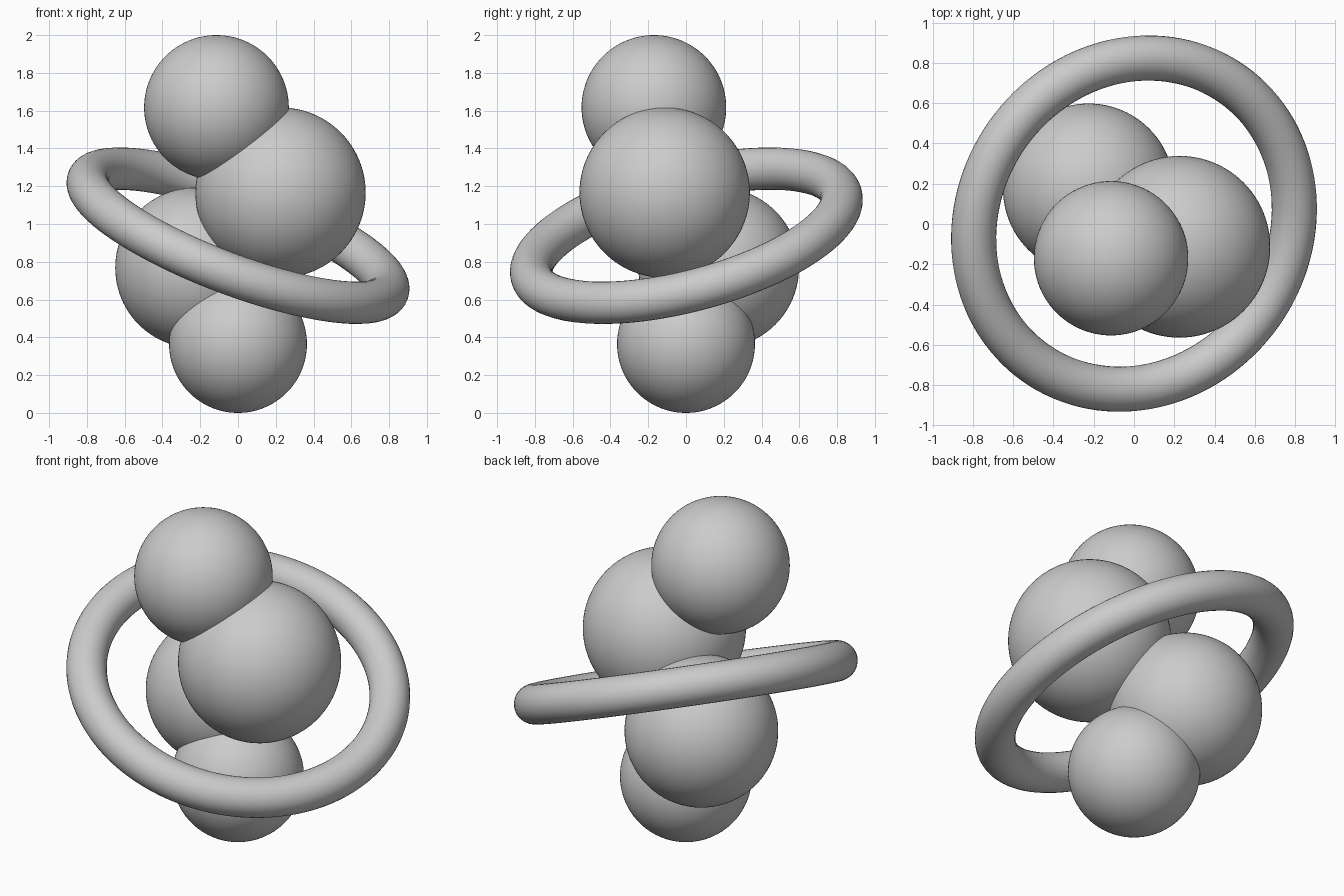
import bpy
from mathutils import Vector

if "Cube" in bpy.data.objects:
    bpy.data.objects.remove(bpy.data.objects["Cube"])


def finish(name):
    obj = bpy.context.object
    obj.name = name
    bpy.ops.object.shade_smooth()
    return obj


# Stack of overlapping balls, bottom to top: name, centre, radius
balls = [
    ("base_ball", (0.0, 0.0, 0.365), 0.365),
    ("lower_ball", (-0.225, 0.173, 0.768), 0.425),
    ("upper_ball", (0.225, -0.113, 1.166), 0.451),
    ("top_ball", (-0.114, -0.17, 1.617), 0.383),
]
for name, centre, radius in balls:
    bpy.ops.mesh.primitive_uv_sphere_add(
        segments=96, ring_count=48, radius=radius, location=centre)
    finish(name)

# Tilted ring around the stack, high at the back left
axis = Vector((0.3425, -0.242, 0.908))
bpy.ops.mesh.primitive_torus_add(
    major_segments=128, minor_segments=32, major_radius=0.847,
    minor_radius=0.112, location=(0, 0.002, 0.938),
    rotation=axis.to_track_quat('Z', 'Y').to_euler())
finish("tilted_ring")
